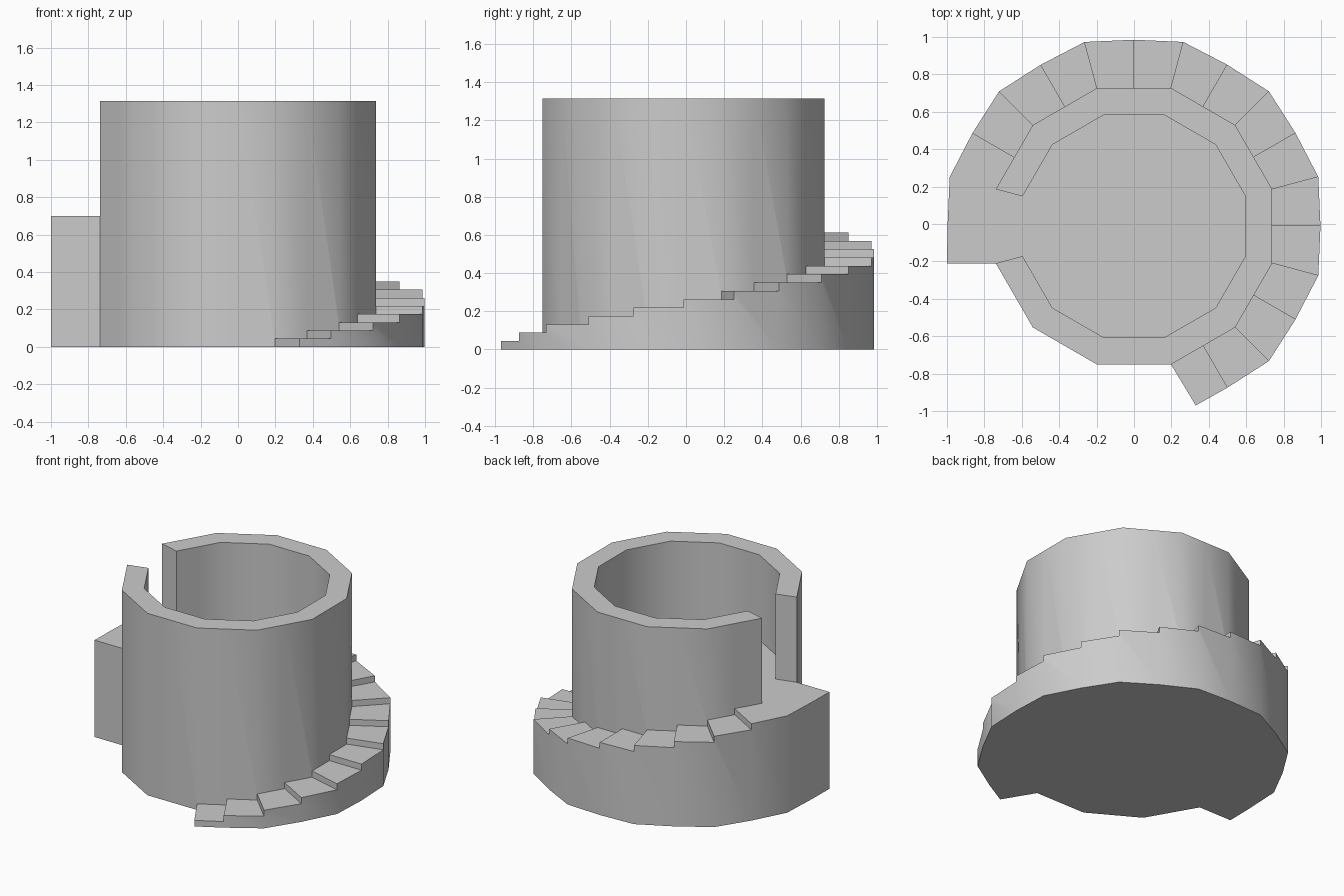
import bpy, bmesh
from math import sin, cos, radians

if "Cube" in bpy.data.objects:
    bpy.data.objects.remove(bpy.data.objects["Cube"])

CY = -0.012                 # plan centre in y
FLOOR, TOP = 0.70, 1.315    # landing/floor level and wall top
RISE = FLOOR / 16
STEPS, LAND_END, DOOR = 15, 18, (16, 17)
N = 24                      # half facets of the twelve-sided tower


def ring(i, r_corner, r_mid):
    a = radians(-75 + 15 * i)
    r = r_mid if i % 2 else r_corner
    return (r * cos(a), CY + r * sin(a))


C15 = cos(radians(15))
wall_out = [ring(i, 0.765, 0.765 * C15) for i in range(N)]
wall_in = [ring(i, 0.617, 0.617 * C15) for i in range(N)]
stair_out = [ring(i, 1.02, 0.997) for i in range(LAND_END + 1)]
stair_out[0] = (0.33, -0.97)        # square-cut ends
stair_out[LAND_END] = (-1.0, -0.21)


def level(i):
    """Height of the stair beside half facet i."""
    i %= N
    if i < STEPS:
        return (i + 1) * RISE
    return FLOOR if i < LAND_END else 0.0


bm = bmesh.new()


def face(*pts):
    """Add a face from (xy, z) pairs, dropping repeated points."""
    clean = []
    for (x, y), z in pts:
        p = (x, y, z)
        if p not in clean:
            clean.append(p)
    if len(clean) > 2:
        bm.faces.new([bm.verts.new(p) for p in clean])


for i in range(N):
    j = (i + 1) % N
    a, b, c, d = wall_out[i], wall_out[j], wall_in[i], wall_in[j]
    h = level(i)
    if i not in DOOR:
        # tower wall: outside, inside and rim
        nxt = max(h, level(j)) if j not in DOOR else h
        if i == N - 1:
            nxt = level(0)
        left = ((a, FLOOR),) if i == LAND_END else ()
        face((a, h), (b, h), (b, nxt), (b, TOP), (a, TOP), *left)
        face((c, FLOOR), (d, FLOOR), (d, TOP), (c, TOP))
        face((a, TOP), (b, TOP), (d, TOP), (c, TOP))
    else:
        # doorway sill
        face((a, FLOOR), (b, FLOOR), (d, FLOOR), (c, FLOOR))
    if i < LAND_END:
        # stair treads, outer skirt, underside and risers
        p, q = stair_out[i], stair_out[i + 1]
        low = level(i - 1) if i else 0.0
        face((a, h), (b, h), (q, h), (p, h))
        face((p, 0), (q, 0), (q, h), (p, h), (p, low))
        face((a, 0), (b, 0), (q, 0), (p, 0))
        if h > low:
            face((a, low), (p, low), (p, h), (a, h))

# landing end wall and door jambs
e = wall_out[LAND_END]
face((e, 0), (stair_out[LAND_END], 0), (stair_out[LAND_END], FLOOR), (e, FLOOR))
for k in (DOOR[0], LAND_END):
    face((wall_out[k], FLOOR), (wall_in[k], FLOOR), (wall_in[k], TOP), (wall_out[k], TOP))

# inner floor and tower underside
face(*[(p, FLOOR) for p in wall_in])
face(*[(p, 0.0) for p in wall_out])

bmesh.ops.remove_doubles(bm, verts=bm.verts, dist=0.0005)
bmesh.ops.recalc_face_normals(bm, faces=bm.faces)
mesh = bpy.data.meshes.new("tower_with_stair")
bm.to_mesh(mesh)
bm.free()
tower = bpy.data.objects.new("tower_with_stair", mesh)
bpy.context.collection.objects.link(tower)
bpy.context.view_layer.objects.active = tower
tower.select_set(True)
bpy.ops.object.shade_smooth_by_angle(angle=radians(40))
